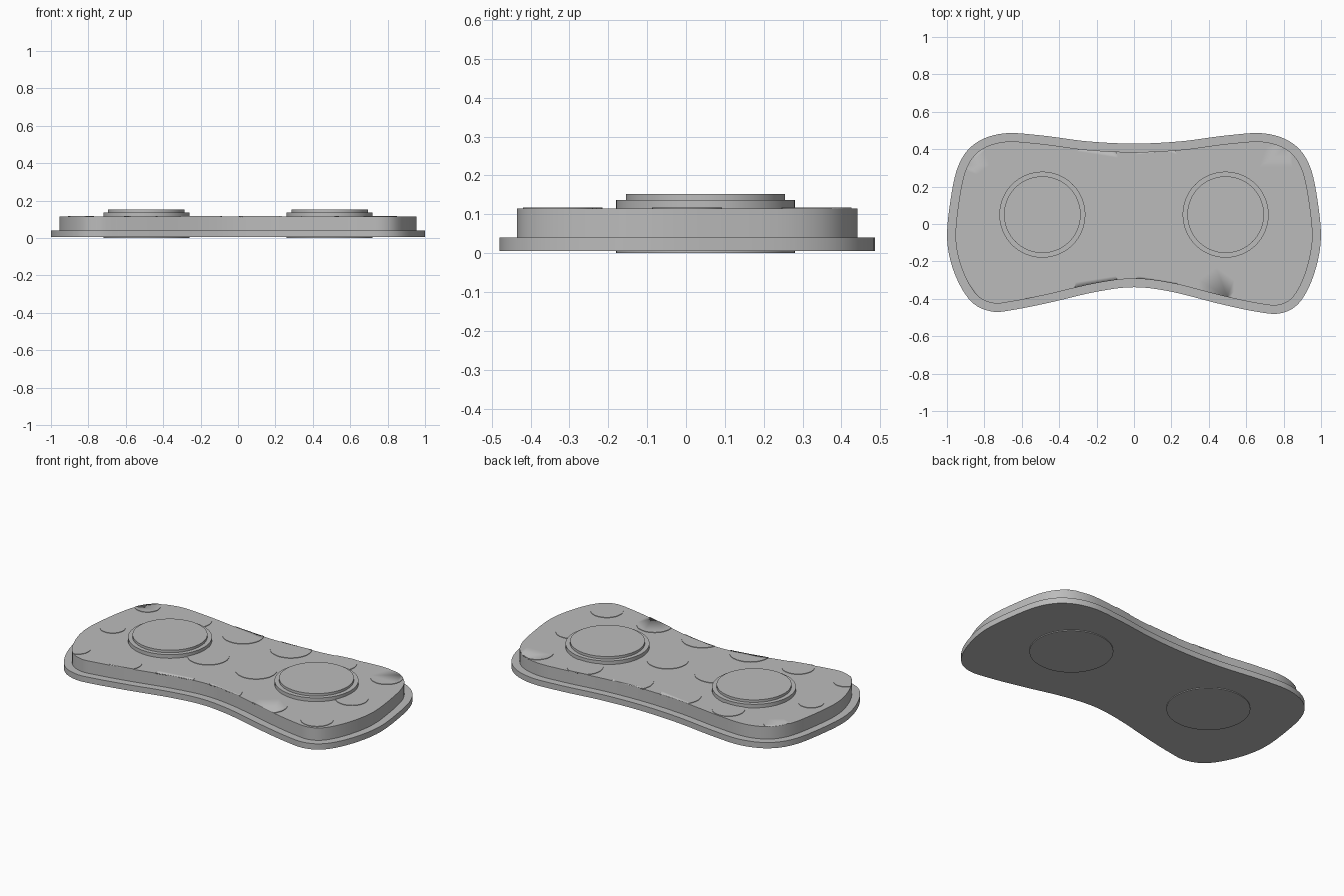
import bpy, bmesh
from mathutils import Vector

cube = bpy.data.objects.get("Cube")
if cube:
    bpy.data.objects.remove(cube)

grey = bpy.data.materials.new("plain grey")
grey.use_nodes = True
grey.diffuse_color = (0.5, 0.5, 0.5, 1)
grey.node_tree.nodes["Principled BSDF"].inputs["Base Color"].default_value = (0.5, 0.5, 0.5, 1)

# Control points of the waisted outline, anticlockwise
CONTROL = [(0, -.338), (.2, -.362), (.45, -.425), (.65, -.468), (.78, -.478), (.88, -.425),
           (.955, -.29), (.998, -.1), (.985, .1), (.94, .31), (.85, .43), (.7, .484),
           (.5, .474), (.25, .442), (0, .43), (-.25, .442), (-.5, .474), (-.7, .484),
           (-.85, .43), (-.94, .31), (-.985, .1), (-.998, -.1), (-.955, -.275),
           (-.87, -.415), (-.76, -.468), (-.64, -.458), (-.45, -.42), (-.2, -.362)]


def smooth_outline(points, steps=6):
    pts = [Vector(p) for p in points]
    out = []
    for i in range(len(pts)):
        a, b, c, d = (pts[(i + k) % len(pts)] for k in (-1, 0, 1, 2))
        for s in range(steps):
            t = s / steps
            out.append(0.5 * (2 * b + (c - a) * t + (2 * a - 5 * b + 4 * c - d) * t ** 2
                              + (3 * b - a - 3 * c + d) * t ** 3))
    return out


def inset(points, amount):
    out = []
    for i, p in enumerate(points):
        along = (points[(i + 1) % len(points)] - points[i - 1]).normalized()
        out.append(p + Vector((-along.y, along.x)) * amount)
    return out


def finish(name, bm):
    mesh = bpy.data.meshes.new(name)
    bm.to_mesh(mesh)
    bm.free()
    mesh.materials.append(grey)
    obj = bpy.data.objects.new(name, mesh)
    bpy.context.collection.objects.link(obj)
    bpy.ops.object.select_all(action="DESELECT")
    obj.select_set(True)
    bpy.context.view_layer.objects.active = obj
    bpy.ops.object.shade_smooth_by_angle()
    return obj


def prism(name, points, bottom, top):
    bm = bmesh.new()
    face = bm.faces.new([bm.verts.new((p.x, p.y, bottom)) for p in points])
    extruded = bmesh.ops.extrude_face_region(bm, geom=[face], use_keep_orig=True)
    for v in extruded["geom"]:
        if isinstance(v, bmesh.types.BMVert):
            v.co.z = top
    bmesh.ops.recalc_face_normals(bm, faces=bm.faces)
    return finish(name, bm)


def disc(name, x, y, radius, bottom, top, sides=64):
    bm = bmesh.new()
    bmesh.ops.create_cone(bm, cap_ends=True, segments=sides, radius1=radius,
                          radius2=radius, depth=top - bottom)
    bmesh.ops.translate(bm, verts=bm.verts, vec=(x, y, (top + bottom) / 2))
    return finish(name, bm)


# Base flange and narrower raised body
outer = smooth_outline(CONTROL)
inner = inset(outer, 0.045)
prism("base_plate", outer, 0.005, 0.04)
prism("body", inner, 0.04, 0.115)

# Round buttons, with their lower ends just showing underneath
for side, x in (("left", 0.49), ("right", -0.49)):
    disc(side + "_button_rim", x, 0.05, 0.23, 0.0, 0.137)
    disc(side + "_button_cap", x, 0.05, 0.205, 0.137, 0.152)

# Thin raised dots in a grid, trimmed to the body outline
trim = prism("dot_trim", inner, 0.1, 0.2)
trim.hide_render = True
trim.hide_set(True)
for i, radius in enumerate((.07, .09, .115, .115, .1, .09)):
    for j in range(3):
        dot = disc("dot_%d_%d" % (i + 1, j + 1), -0.84 + 0.32 * i, -0.33 + 0.333 * j,
                   radius, 0.112, 0.118, 40)
        cut = dot.modifiers.new("trim", "BOOLEAN")
        cut.operation = "INTERSECT"
        cut.solver = "EXACT"
        cut.object = trim
